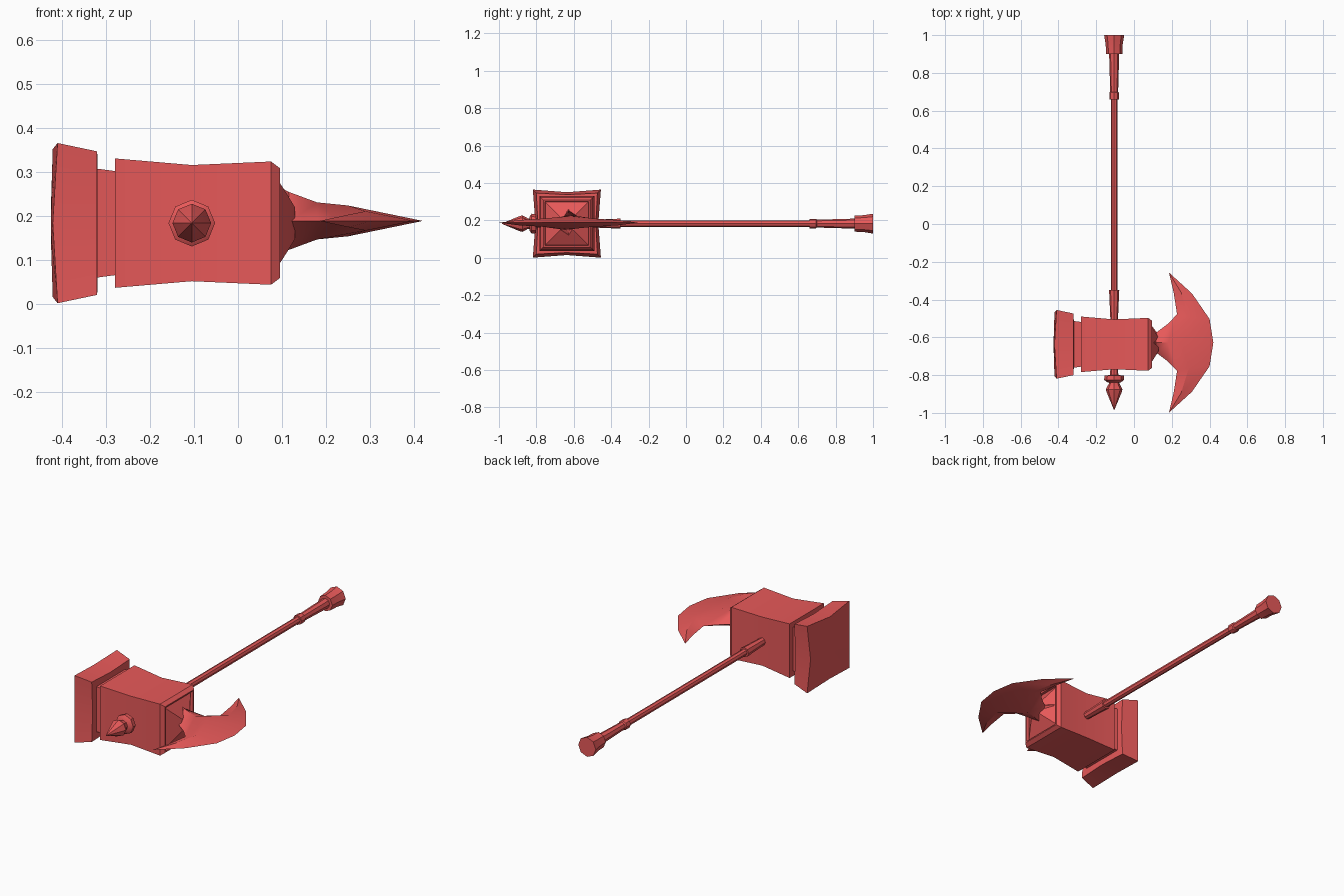
import bpy, bmesh, math

if "Cube" in bpy.data.objects:
    bpy.data.objects.remove(bpy.data.objects["Cube"])

red = bpy.data.materials.new("red")
red.diffuse_color = (0.8, 0.1, 0.1, 1)
red.use_nodes = True
red.node_tree.nodes["Principled BSDF"].inputs["Base Color"].default_value = red.diffuse_color
X, Y, Z = -0.105, -0.637, 0.183   # handle axis x, head centre y, common height


def finish(name, bm, loc, angle=30):
    bmesh.ops.remove_doubles(bm, verts=bm.verts[:], dist=1e-5)
    bmesh.ops.recalc_face_normals(bm, faces=bm.faces[:])
    me = bpy.data.meshes.new(name)
    bm.to_mesh(me)
    bm.free()
    ob = bpy.data.objects.new(name, me)
    bpy.context.collection.objects.link(ob)
    me.materials.append(red)
    ob.location = loc
    bpy.ops.object.select_all(action='DESELECT')
    ob.select_set(True)
    bpy.context.view_layer.objects.active = ob
    bpy.ops.object.shade_smooth_by_angle(angle=math.radians(angle))
    return ob


def loft(name, rings, loc, angle=30):
    """Skin a list of equal-length point rings and close both ends with fans."""
    bm = bmesh.new()
    vs = [[bm.verts.new(p) for p in r] for r in rings]
    n = len(vs[0])
    for a, b in zip(vs, vs[1:]):
        for i in range(n):
            j = (i + 1) % n
            bm.faces.new((a[i], a[j], b[j], b[i]))
    bm.faces.new(vs[0])
    bm.faces.new(vs[-1])
    return finish(name, bm, loc, angle)


def square(x, h):
    return [(x, s * h, t * h) for s, t in ((-1, -1), (1, -1), (1, 1), (-1, 1))]


def pinched(xc, c, xm, m):
    """Square ring with its corners (xc, c) pulled out past the edge middles (xm, m)."""
    pts = []
    for i in range(4):
        a = i * math.pi / 2
        for x, u, v in ((xc, c, -c), (xm, m, 0)):
            pts.append((x, u * math.cos(a) - v * math.sin(a), u * math.sin(a) + v * math.cos(a)))
    return pts


def lathe(name, profile, sides=8):
    rings = [[(r * math.cos(k * math.tau / sides), y, r * math.sin(k * math.tau / sides))
              for k in range(sides)] for y, r in profile]
    return loft(name, rings, (X, 0, Z), 40)


# Hammer block with flared ends and recessed blade-side pyramid
loft("hammer_block", [square(*p) for p in (
    (-0.28, 0.147), (-0.105, 0.132), (0.075, 0.14), (0.095, 0.125), (0.093, 0.117),
    (0.08, 0.115), (0.112, 0.065), (0.13, 0.035))], (0, Y, Z), 15)

# Neck between block and striking plate
loft("hammer_neck", [square(-0.33, 0.125), square(-0.315, 0.123), square(-0.27, 0.117)], (0, Y, Z))

# Striking plate, pincushion shaped
loft("striking_plate", [
    pinched(-0.318, 0.10, -0.318, 0.10), pinched(-0.32, 0.163, -0.32, 0.155),
    pinched(-0.41, 0.182, -0.421, 0.168), pinched(-0.424, 0.04, -0.425, 0.04)], (0, Y, Z))

# Handle parts
lathe("pommel", [(0.90, 0.043), (0.95, 0.045), (1.0, 0.053)])
lathe("grip", [(0.91, 0.027), (0.70, 0.021), (0.695, 0.026), (0.66, 0.026)])
lathe("shaft", [(0.67, 0.018), (-0.81, 0.018)])
lathe("ferrule", [(-0.35, 0.027), (-0.37, 0.026), (-0.51, 0.02)])

# Spike with its collar
lathe("spike_collar", [(-0.76, 0.02), (-0.80, 0.022), (-0.802, 0.051), (-0.825, 0.053), (-0.838, 0.036)])
lathe("spike", [(-0.83, 0.028), (-0.845, 0.028), (-0.875, 0.044), (-0.89, 0.04), (-0.985, 0.001)])

# Crescent axe blade: one quarter, mirrored in y and z
P = dict(
    N=(0.09, 0, 0.08), C1=(0.115, 0, 0.066), C2=(0.18, 0, 0.042), C3=(0.25, 0, 0.035), C4=(0.42, 0, 0),
    E0=(0.09, 0.095, 0), E1=(0.12, 0.055, 0), E2=(0.18, 0.10, 0), E3=(0.228, 0.15, 0),
    R1=(0.29, 0.135, 0.022), O1=(0.40, 0.125, 0), I2=(0.21, 0.265, 0),
    R2=(0.25, 0.265, 0.014), O2=(0.307, 0.26, 0), T=(0.185, 0.371, 0))
quarter = ("N C1 E1 E0", "C1 C2 E2 E1", "C2 E3 E2", "C2 C3 R1 E3", "C3 C4 O1 R1",
           "E3 R1 R2 I2", "R1 O1 O2 R2", "I2 R2 T", "R2 O2 T")
bm = bmesh.new()
for sy in (1, -1):
    for sz in (1, -1):
        for f in quarter:
            vs = [bm.verts.new((P[k][0], sy * P[k][1], sz * P[k][2])) for k in f.split()]
            bm.faces.new(vs if sy * sz > 0 else vs[::-1])
bmesh.ops.remove_doubles(bm, verts=bm.verts[:], dist=1e-5)
bmesh.ops.holes_fill(bm, edges=[e for e in bm.edges if e.is_boundary], sides=8)
finish("axe_blade", bm, (0, -0.628, 0.188))
